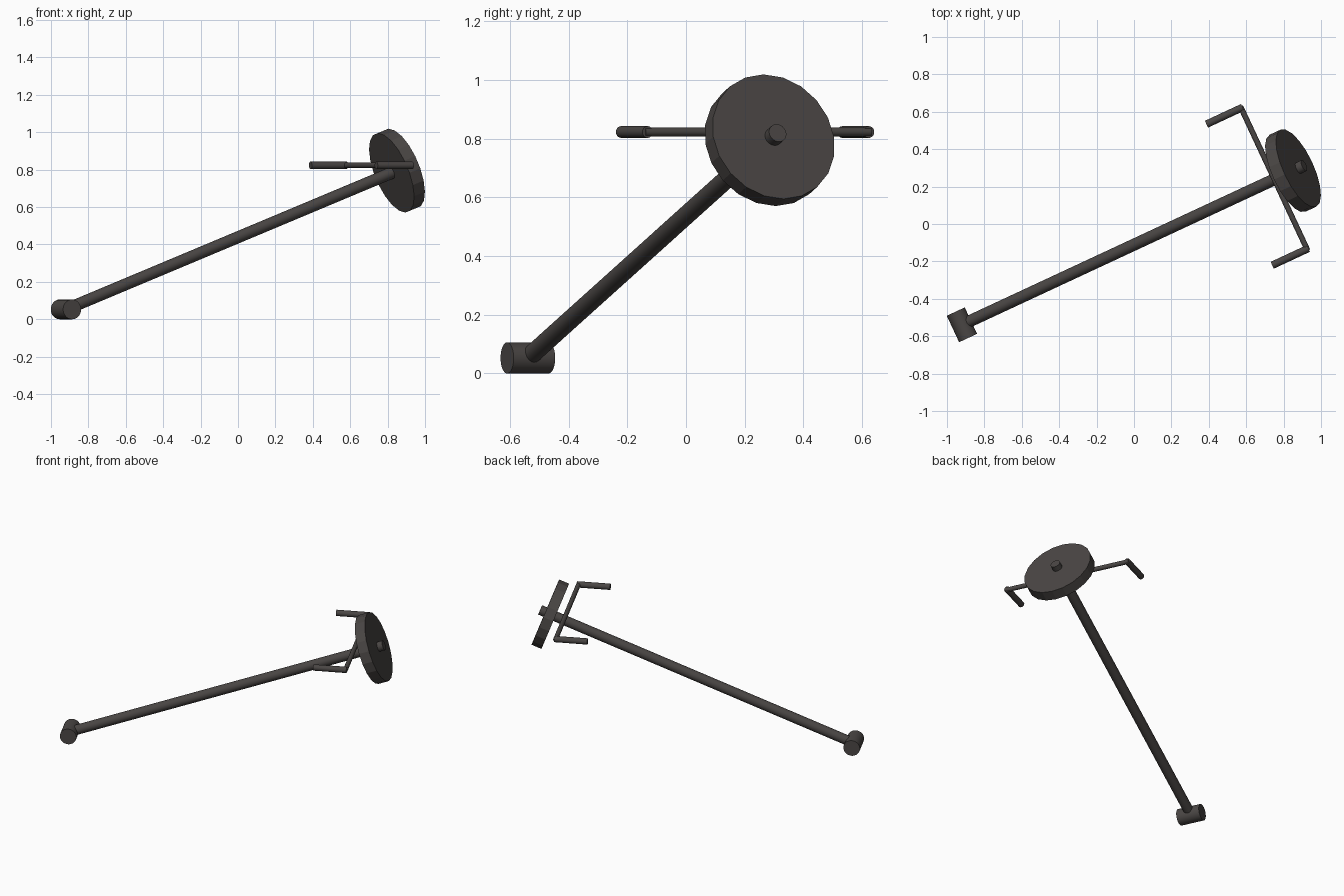
import bpy
from math import radians, cos, sin
from mathutils import Vector

if "Cube" in bpy.data.objects:
    bpy.data.objects.remove(bpy.data.objects["Cube"])

# One dark metal colour for every part
metal = bpy.data.materials.new("dark grey metal")
metal.use_nodes = True
colour = (0.068, 0.061, 0.058, 1)
metal.diffuse_color = colour
metal.node_tree.nodes["Principled BSDF"].inputs["Base Color"].default_value = colour

# Directions: level heading, sideways, and the rising shaft
heading, slope = radians(25), radians(20.8)
ahead = Vector((cos(heading), sin(heading), 0))
side = Vector((-sin(heading), cos(heading), 0))
shaft_dir = ahead * cos(slope) + Vector((0, 0, sin(slope)))


def rod(name, start, end, radius, sides=24):
    """Capped cylinder between two points."""
    span = end - start
    bpy.ops.mesh.primitive_cylinder_add(vertices=sides, radius=radius, depth=span.length,
                                        location=(start + end) / 2)
    obj = bpy.context.object
    obj.name = name
    obj.rotation_euler = span.to_track_quat("Z", "Y").to_euler()
    obj.data.materials.append(metal)
    if sides > 20:
        bpy.ops.object.shade_smooth_by_angle(angle=radians(30))
    return obj


# Foot roller and the long shaft that runs through the disc
foot = Vector((-0.92, -0.539, 0.053))
disc = Vector((0.85, 0.285, 0.795))
rod("foot_roller", foot - side * 0.078, foot + side * 0.078, 0.053, 32)
rod("main_shaft", foot, disc + shaft_dir * 0.07, 0.032)

# Weight disc, square to the shaft
rod("weight_disc", disc - shaft_dir * 0.034, disc + shaft_dir * 0.034, 0.227, 20)

# Level handlebar with a grip pointing back at each end
bar = Vector((0.749, 0.243, 0.823))
rod("handlebar", bar - side * 0.425, bar + side * 0.425, 0.015)
for name, way in (("left_grip", 1), ("right_grip", -1)):
    corner = bar + side * way * 0.416
    rod(name, corner + ahead * 0.008, corner - ahead * 0.205, 0.02)
